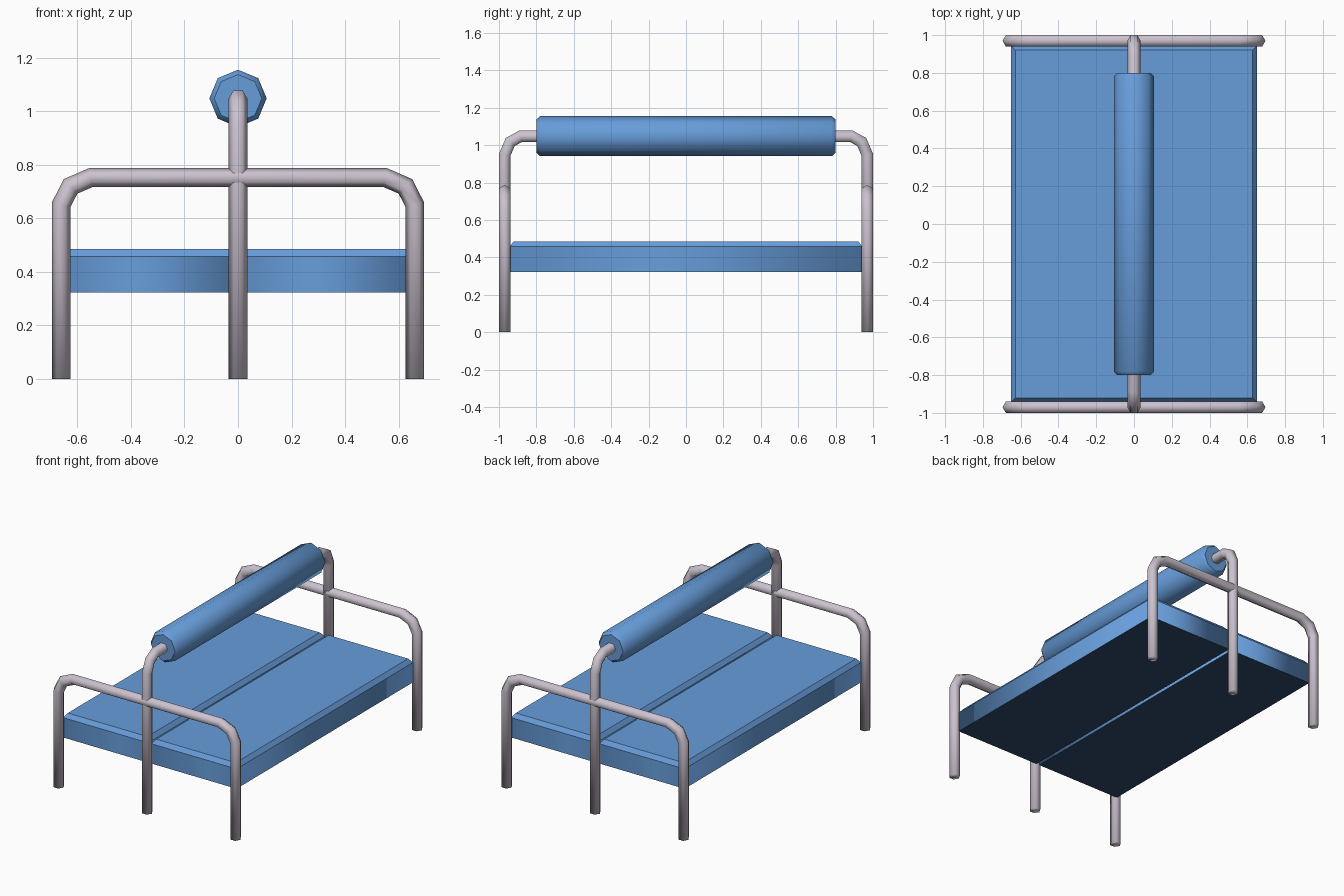
import bpy, bmesh, math
from mathutils import Vector

if "Cube" in bpy.data.objects:
    bpy.data.objects.remove(bpy.data.objects["Cube"])


def material(name, rgb):
    m = bpy.data.materials.new(name)
    m.diffuse_color = (*rgb, 1)
    m.use_nodes = True
    m.node_tree.nodes["Principled BSDF"].inputs["Base Color"].default_value = m.diffuse_color
    return m


BLUE = material("blue fabric", (0.135, 0.335, 0.70))
NAVY = material("dark navy underside", (0.03, 0.07, 0.15))
METAL = material("pale metal", (0.60, 0.54, 0.62))


def finish(name, bm, *mats):
    bmesh.ops.recalc_face_normals(bm, faces=bm.faces)
    mesh = bpy.data.meshes.new(name)
    bm.to_mesh(mesh)
    bm.free()
    for m in mats:
        mesh.materials.append(m)
    ob = bpy.data.objects.new(name, mesh)
    bpy.context.collection.objects.link(ob)
    return ob


def skin(bm, rings):
    """Bridge rings with quads, cap both ends; returns side bands and caps."""
    bands = []
    n = len(rings[0])
    for a, b in zip(rings, rings[1:]):
        bands.append([bm.faces.new((a[i], a[(i + 1) % n], b[(i + 1) % n], b[i]))
                      for i in range(n)])
    return bands, [bm.faces.new(rings[0]), bm.faces.new(rings[-1])]


def tube(name, path, normal, phase, r=0.035, sides=6):
    """Mitred, smooth-shaded hexagonal tube along a planar path."""
    bm = bmesh.new()
    pts = [Vector(p) for p in path]
    normal = Vector(normal)
    rings = []
    for i, p in enumerate(pts):
        d0 = (p - pts[max(i - 1, 0)]).normalized()
        d1 = (pts[min(i + 1, len(pts) - 1)] - p).normalized()
        t = (d0 + d1).normalized()
        side = t.cross(normal) / t.dot(d1 if d1.length else d0)
        rings.append([bm.verts.new(p + r * (math.cos(a) * side + math.sin(a) * normal))
                      for a in ((k + phase) * 2 * math.pi / sides for k in range(sides))])
    skin(bm, rings)
    for f in bm.faces:
        f.smooth = True
    return finish(name, bm, METAL)


def mirrored(half):
    """Mirror a 2D half path to the positive side."""
    return half + [(-u, z) for u, z in reversed(half)]


# End frames: bent hoop at each end
END_Y = 0.9697
hoop = mirrored([(-0.661, 0), (-0.661, 0.65), (-0.626, 0.719), (-0.55, 0.752)])
for label, s in (("front", -1), ("back", 1)):
    tube(label + "_end_frame", [(u, s * END_Y, z) for u, z in hoop], (0, 1, 0), 0)

# Centre rail: tall hoop running the length of the piece
rail = mirrored([(-END_Y, 0), (-END_Y, 0.947), (-0.94, 1.017), (-0.885, 1.047)])
tube("centre_rail", [(0, u, z) for u, z in rail], (1, 0, 0), 0.5)

# Padded roll around the rail
bm = bmesh.new()
rings = [[bm.verts.new((r * math.sin(a), y, 1.048 + r * math.cos(a)))
          for a in (k * math.pi / 4 for k in range(8))]
         for y, r in ((-0.8, 0.089), (-0.78, 0.107), (0.78, 0.107), (0.8, 0.089))]
for band in skin(bm, rings)[0]:
    for f in band:
        f.smooth = True
finish("padded_roll", bm, BLUE)

# Two cushions with chamfered tops, dark undersides and a narrow gap between
for label, s in (("left", -1), ("right", 1)):
    bm = bmesh.new()
    rings = []
    for z, inset in ((0.323, 0), (0.457, 0), (0.485, 0.022)):
        x0, x1, y = 0.011 + inset, 0.65 - inset, 0.943 - inset
        rings.append([bm.verts.new((s * x, yy, z))
                      for x, yy in ((x0, -y), (x1, -y), (x1, y), (x0, y))])
    bands, caps = skin(bm, rings)
    for f in bands[0]:
        f.smooth = True
    caps[0].material_index = 1
    finish(label + "_cushion", bm, BLUE, NAVY)
